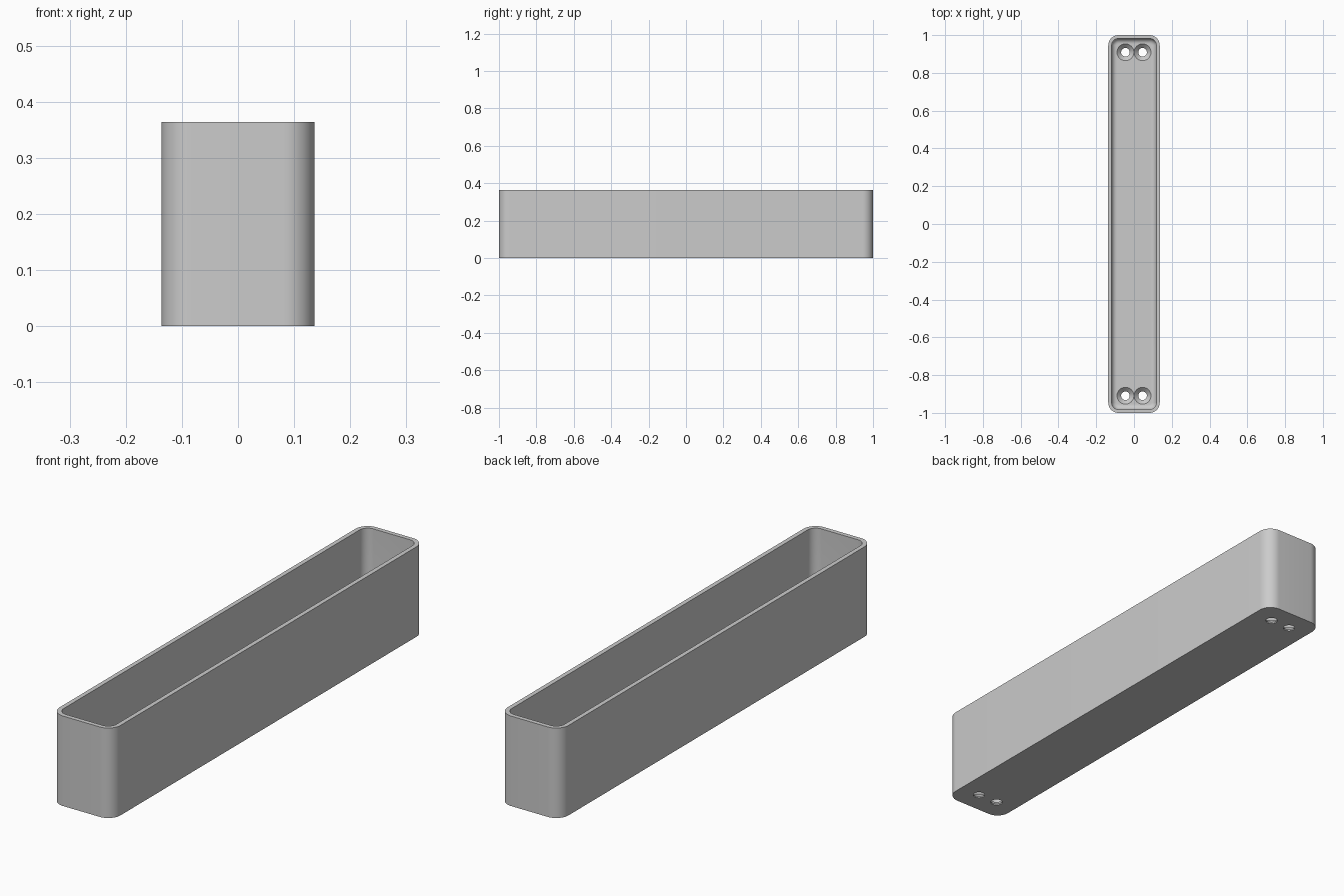
import bpy, bmesh, math

if "Cube" in bpy.data.objects:
    bpy.data.objects.remove(bpy.data.objects["Cube"])

MM = 1 / 110                      # 220 x 30 x 40 proportions
HX, HY, H = 15 * MM, 1.0, 40 * MM
WALL, FLOOR, FILLET, CORNER = 2 * MM, 3 * MM, 3 * MM, 6 * MM

grey = bpy.data.materials.new("light grey")
grey.diffuse_color = (0.6, 0.6, 0.6, 1)
grey.use_nodes = True
grey.node_tree.nodes["Principled BSDF"].inputs["Base Color"].default_value = grey.diffuse_color


def ring(bm, inset, z, n=12):
    """Rounded rectangle of vertices, inset from the outer outline."""
    r = CORNER - inset
    vs = []
    for k, (sx, sy) in enumerate([(1, 1), (-1, 1), (-1, -1), (1, -1)]):
        for i in range(n + 1):
            a = math.pi / 2 * (k + i / n)
            vs.append(bm.verts.new((sx * (HX - CORNER) + r * math.cos(a),
                                    sy * (HY - CORNER) + r * math.sin(a), z)))
    return vs


def lathe_cutter(name, profile, x, y, n=48):
    """Closed solid turned from (radius, z) points, hidden from render."""
    bm = bmesh.new()
    rings = [[bm.verts.new((x + r * math.cos(2 * math.pi * i / n),
                            y + r * math.sin(2 * math.pi * i / n), z))
              for i in range(n)] for r, z in profile]
    bm.faces.new(rings[0][::-1])
    bm.faces.new(rings[-1])
    for a, b in zip(rings, rings[1:]):
        for i in range(n):
            j = (i + 1) % n
            bm.faces.new((a[i], a[j], b[j], b[i]))
    return finish(bm, name)


def finish(bm, name):
    bmesh.ops.recalc_face_normals(bm, faces=bm.faces)
    me = bpy.data.meshes.new(name)
    bm.to_mesh(me)
    bm.free()
    me.materials.append(grey)
    ob = bpy.data.objects.new(name, me)
    bpy.context.collection.objects.link(ob)
    return ob


# Tray: outer wall, rim, inner wall, rounded fillet, floor
sections = [(0, 0), (0, H), (WALL, H)]
for i in range(9):
    a = math.pi / 2 * i / 8
    sections.append((WALL + FILLET * (1 - math.cos(a)),
                     FLOOR + FILLET * (1 - math.sin(a))))
bm = bmesh.new()
loops = [ring(bm, inset, z) for inset, z in sections]
for a, b in zip(loops, loops[1:]):
    for i in range(len(a)):
        j = (i + 1) % len(a)
        bm.faces.new((a[i], a[j], b[j], b[i]))
bm.faces.new(loops[0][::-1])
bm.faces.new(loops[-1])
tray = finish(bm, "tray")

# Countersunk screw holes, a pair at each end
R_HOLE, R_HEAD = 2.5 * MM, 4.9 * MM
profile = [(R_HOLE, -0.02), (R_HOLE, FLOOR - (R_HEAD - R_HOLE)),
           (R_HEAD, FLOOR), (R_HEAD, FLOOR + 0.02)]
for sx in (-1, 1):
    for sy in (-1, 1):
        cutter = lathe_cutter("hole_cutter", profile, sx * 5 * MM, sy * 100 * MM)
        cutter.hide_render = True
        cutter.hide_set(True)
        mod = tray.modifiers.new("screw hole", 'BOOLEAN')
        mod.operation = 'DIFFERENCE'
        mod.solver = 'EXACT'
        mod.object = cutter

bpy.context.view_layer.objects.active = tray
tray.select_set(True)
for mod in list(tray.modifiers):
    bpy.ops.object.modifier_apply(modifier=mod.name)
for ob in [o for o in bpy.data.objects if o.name.startswith("hole_cutter")]:
    bpy.data.objects.remove(ob)
bpy.ops.object.shade_smooth_by_angle(angle=math.radians(30))
